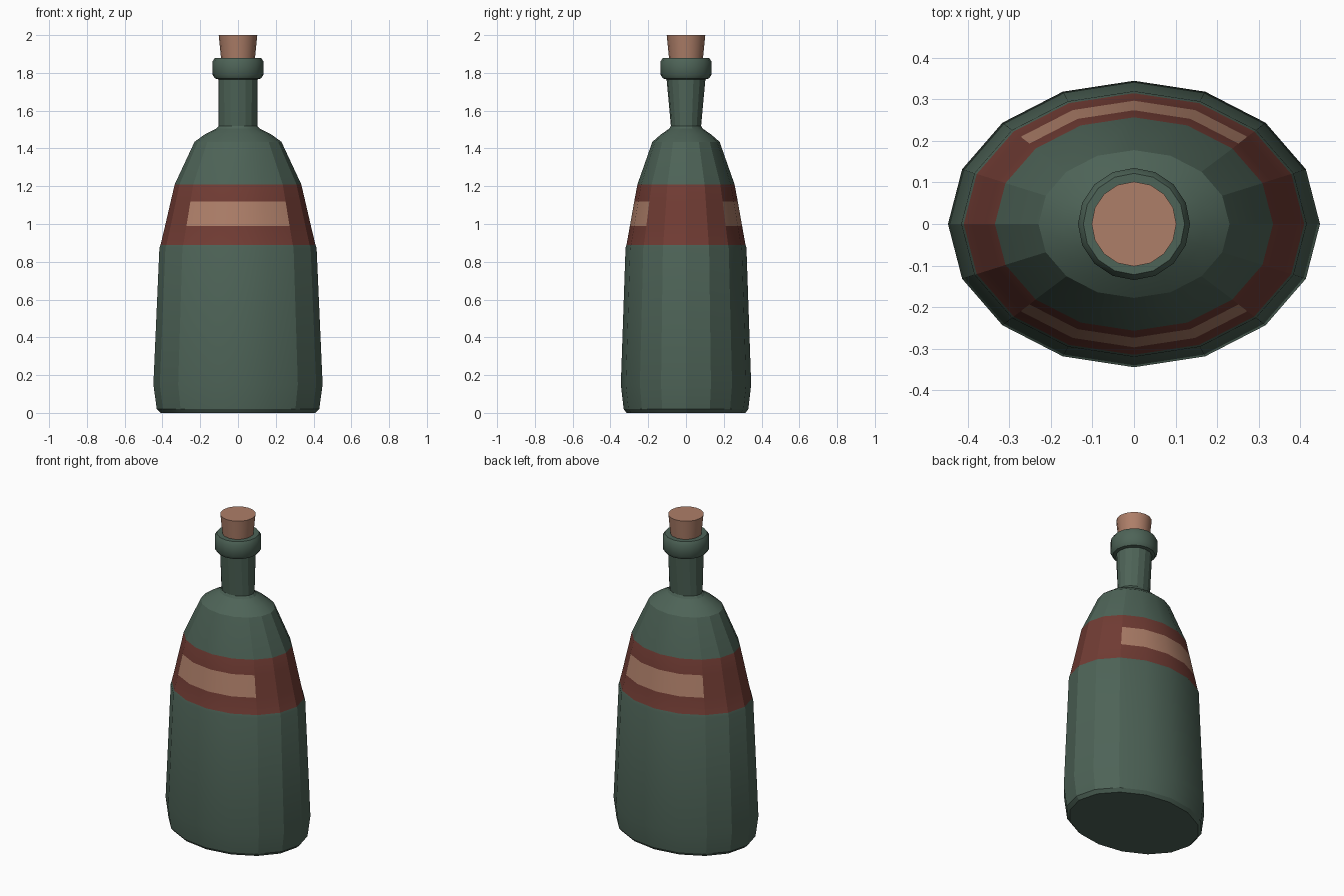
import bpy, bmesh, math

if "Cube" in bpy.data.objects:
    bpy.data.objects.remove(bpy.data.objects["Cube"])

SIDES = 16


def material(name, rgb):
    m = bpy.data.materials.new(name)
    m.use_nodes = True
    m.diffuse_color = (*rgb, 1)
    m.node_tree.nodes["Principled BSDF"].inputs["Base Color"].default_value = (*rgb, 1)
    return m


green = material("green glass", (0.075, 0.125, 0.095))
red = material("red label", (0.165, 0.045, 0.034))
tan = material("tan cork and paper", (0.42, 0.21, 0.14))


def loft(name, rings, mats, angle):
    """Skin a stack of elliptical rings (rx, ry, z) and cap both ends."""
    bm = bmesh.new()
    loops = []
    for rx, ry, z in rings:
        loops.append([bm.verts.new((rx * math.cos(a), ry * math.sin(a), z))
                      for a in (math.tau * i / SIDES for i in range(SIDES))])
    for low, high in zip(loops, loops[1:]):
        for i in range(SIDES):
            j = (i + 1) % SIDES
            bm.faces.new((low[i], low[j], high[j], high[i]))
    bm.faces.new(loops[0][::-1])
    bm.faces.new(loops[-1])
    mesh = bpy.data.meshes.new(name)
    bm.to_mesh(mesh)
    bm.free()
    obj = bpy.data.objects.new(name, mesh)
    bpy.context.collection.objects.link(obj)
    for m in mats:
        mesh.materials.append(m)
    bpy.ops.object.select_all(action="DESELECT")
    obj.select_set(True)
    bpy.context.view_layer.objects.active = obj
    bpy.ops.object.shade_smooth_by_angle(angle=math.radians(angle))
    return obj


# Oval bottle with a tapered neck
bottle = loft("bottle", [
    (0.41, 0.315, 0), (0.43, 0.33, 0.02), (0.448, 0.345, 0.15),
    (0.416, 0.32, 0.875), (0.41, 0.315, 0.89), (0.386, 0.297, 0.99),
    (0.356, 0.274, 1.12), (0.335, 0.257, 1.21), (0.23, 0.178, 1.435),
    (0.175, 0.132, 1.475), (0.115, 0.088, 1.505), (0.102, 0.08, 1.52),
    (0.104, 0.104, 1.78)], (green, red, tan), 20)

# Label band around the shoulder, with a pale panel on front and back
for face in bottle.data.polygons:
    c = face.center
    if 0.89 < c.z < 1.21:
        facing = abs(c.y) / 0.77 > abs(c.x)
        face.material_index = 2 if facing and 0.99 < c.z < 1.12 else 1

# Rounded collar at the mouth
loft("collar", [(r, r, z) for r, z in (
    (0.1, 1.765), (0.122, 1.77), (0.135, 1.79), (0.135, 1.86),
    (0.122, 1.88), (0.088, 1.88))], (green,), 35)

# Tapered stopper
loft("cork", [(0.088, 0.088, 1.86), (0.102, 0.102, 2.0)], (tan,), 35)
